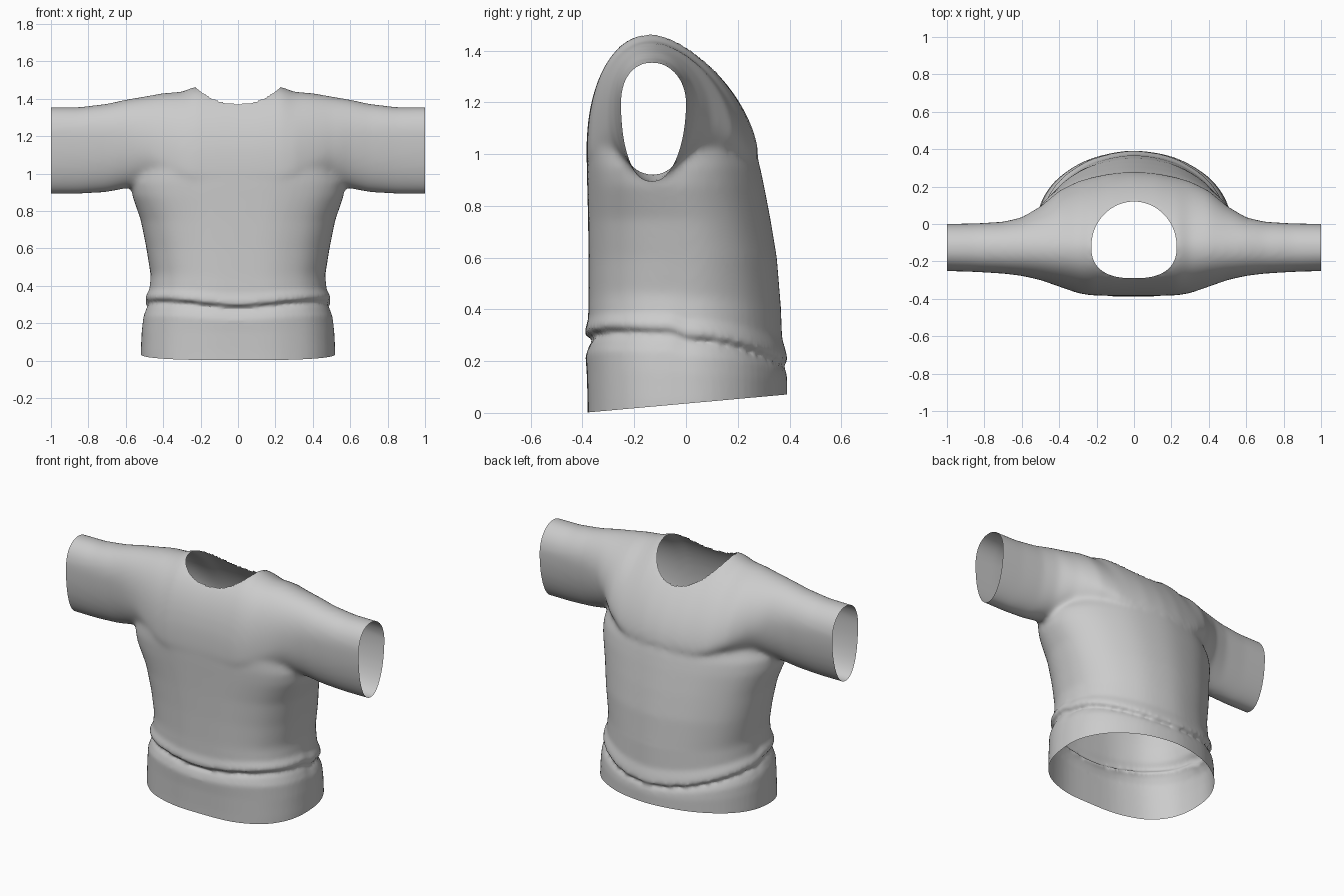
import bpy, bmesh, math
from mathutils import Vector

cube = bpy.data.objects.get("Cube")
if cube:
    bpy.data.objects.remove(cube, do_unlink=True)

grey = bpy.data.materials.new("cloth_grey")
grey.use_nodes = True
grey.diffuse_color = (0.6, 0.6, 0.6, 1)
grey.node_tree.nodes["Principled BSDF"].inputs["Base Color"].default_value = (0.6, 0.6, 0.6, 1)

SEGMENTS = 72


def power(value, exponent):
    return math.copysign(abs(value) ** (2 / exponent), value)


def loft(bm, rings):
    """Skin a row of closed rings and cap both ends."""
    rows = [[bm.verts.new(p) for p in ring] for ring in rings]
    for a, b in zip(rows, rows[1:]):
        for i in range(SEGMENTS):
            j = (i + 1) % SEGMENTS
            bm.faces.new((a[i], a[j], b[j], b[i]))
    bm.faces.new(rows[0][::-1])
    bm.faces.new(rows[-1])


def body_ring(z, half, front, back, centre, fold):
    """Horizontal ring: flat chest, rounded back; fold lowers it at the rear."""
    ring = []
    for i in range(SEGMENTS):
        t = math.tau * i / SEGMENTS
        c, s = math.cos(t), math.sin(t)
        e = 2.6 if s < 0 else 2
        ripple = 1 + 0.005 * math.sin(9 * t) * math.sin(4 * t + 1)
        x = half * power(c, e)
        y = centre + power(s, e) * ((centre - front) if s < 0 else (back - centre)) * ripple
        drop = fold * (max(y, 0) / 0.39) ** 2
        arch = 0.3 * fold * math.sin(math.pi * x / 0.8) ** 2 if y < 0 else 0
        ring.append((x, y, z - drop + arch))
    return ring


def sleeve_ring(x, front, back, wide, top, bottom, e_back):
    """Upright ring across a sleeve or the shoulders."""
    ring, centre = [], -0.13
    for i in range(SEGMENTS):
        t = math.tau * i / SEGMENTS
        c, s = math.cos(t), math.sin(t)
        e = 2.2 if c < 0 else e_back
        y = centre + power(c, e) * ((centre - front) if c < 0 else (back - centre))
        z = wide + power(s, e) * ((wide - bottom) if s < 0 else (top - wide))
        ring.append((x, y, z))
    return ring


bm = bmesh.new()

# Body with hem band, tucked groove and overhanging fold
body = [
    (-0.10, .520, -.380, .390, 0, 0),
    (0.05, .520, -.382, .390, 0, 0),
    (0.15, .515, -.385, .390, 0, .02),
    (0.22, .507, -.390, .385, 0, .06),
    (0.26, .490, -.375, .375, 0, .09),
    (0.28, .470, -.350, .350, 0, .11),
    (0.30, .496, -.392, .392, 0, .10),
    (0.325, .494, -.390, .385, 0, .09),
    (0.36, .475, -.380, .370, 0, .08),
    (0.45, .466, -.378, .365, 0, .04),
    (0.60, .490, -.378, .350, 0, 0),
    (0.75, .520, -.380, .325, -.03, 0),
    (0.88, .565, -.383, .300, -.08, 0),
    (0.95, .570, -.385, .285, -.10, 0),
    (1.02, .540, -.385, .265, -.12, 0),
    (1.08, .460, -.375, .230, -.12, 0),
    (1.16, .330, -.340, .160, -.12, 0),
]
loft(bm, [body_ring(*row) for row in body])

# Sleeves and shoulders, listed from the middle outwards and mirrored
shoulder = [
    (0.00, -.385, .280, 1.00, 1.455, .88, 1.6),
    (0.12, -.385, .272, 1.00, 1.460, .88, 1.6),
    (0.23, -.382, .250, 1.00, 1.465, .88, 1.6),
    (0.30, -.370, .230, 1.02, 1.438, .90, 1.6),
    (0.40, -.335, .180, 1.08, 1.430, .92, 1.7),
    (0.50, -.300, .095, 1.15, 1.412, .94, 1.8),
    (0.60, -.277, .035, 1.19, 1.395, .92, 2),
    (0.70, -.265, .012, 1.20, 1.373, .90, 2),
    (0.85, -.256, .003, 1.20, 1.355, .89, 2),
    (1.05, -.250, .000, 1.20, 1.355, .89, 2),
]
mirrored = [(-row[0],) + row[1:] for row in shoulder[:0:-1]]
loft(bm, [sleeve_ring(*row) for row in mirrored + shoulder])
bmesh.ops.recalc_face_normals(bm, faces=bm.faces[:])

mesh = bpy.data.meshes.new("shirt")
bm.to_mesh(mesh)
bm.free()
shirt = bpy.data.objects.new("shirt", mesh)
bpy.context.collection.objects.link(shirt)

# Fuse the body and sleeves into one skin
remesh = shirt.modifiers.new("fuse", 'REMESH')
remesh.mode = 'VOXEL'
remesh.voxel_size = 0.0125
graph = bpy.context.evaluated_depsgraph_get()
fused = bpy.data.meshes.new_from_object(shirt.evaluated_get(graph))
shirt.modifiers.clear()

bm = bmesh.new()
bm.from_mesh(fused)
for step in range(10):
    chosen = [v for v in bm.verts if v.co.z > 0.42 or step < 2]
    bmesh.ops.smooth_vert(bm, verts=chosen, factor=0.5,
                          use_axis_x=True, use_axis_y=True, use_axis_z=True)

# Open the cuffs and the slanted hem
cuts = [((1, 0, 0), (1, 0, 0)), ((-1, 0, 0), (-1, 0, 0)), ((0, 0, 0.036), (0, 0.09, -1))]
for point, normal in cuts:
    bmesh.ops.bisect_plane(bm, geom=bm.verts[:] + bm.edges[:] + bm.faces[:],
                           plane_co=point, plane_no=Vector(normal).normalized(),
                           clear_outer=True)


# Open the neck, then draw its rim onto an egg outline
def neck_radius(x, y):
    depth, e = (0.17, 2.5) if y < 0 else (0.24, 2)
    return (abs(x / 0.228) ** e + abs(y / depth) ** e) ** (1 / e)


NECK_Y = -0.12
inside = []
for f in bm.faces:
    c = f.calc_center_median()
    if c.z > 1.2 and neck_radius(c.x, c.y - NECK_Y) < 1:
        inside.append(f)
bmesh.ops.delete(bm, geom=inside, context='FACES')
for v in bm.verts:
    if v.is_boundary and v.co.z > 1.2 and abs(v.co.x) < 0.5:
        r = neck_radius(v.co.x, v.co.y - NECK_Y)
        v.co.x /= r
        v.co.y = NECK_Y + (v.co.y - NECK_Y) / r

for f in bm.faces:
    f.smooth = True
    f.material_index = 0
bm.to_mesh(fused)
bm.free()
fused.materials.clear()
fused.materials.append(grey)
shirt.data = fused
